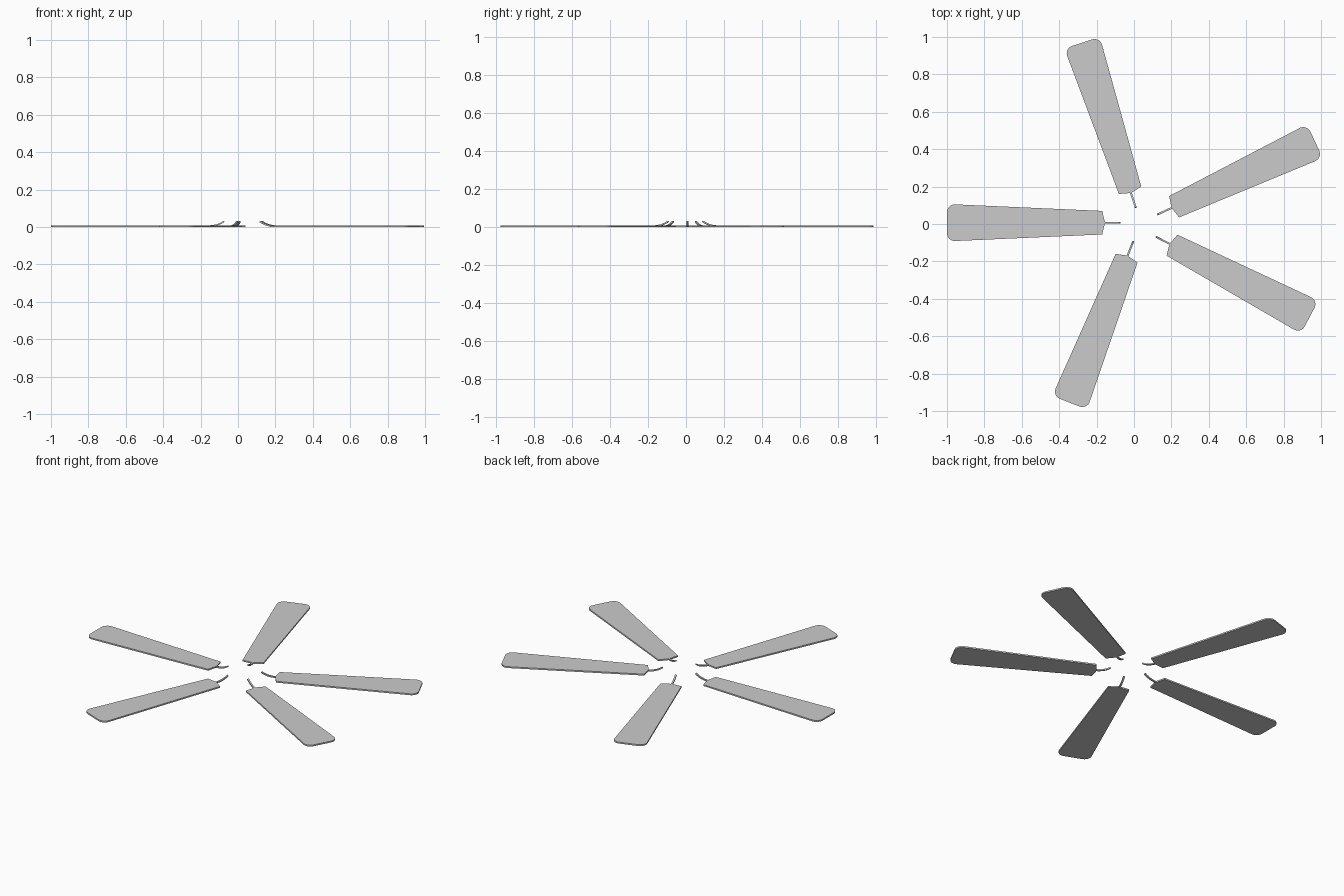
import bpy, bmesh, math
from mathutils import Matrix, Vector

if "Cube" in bpy.data.objects:
    bpy.data.objects.remove(bpy.data.objects["Cube"])

THICK = 0.009


def make_object(name, bm, matrix):
    bmesh.ops.recalc_face_normals(bm, faces=bm.faces)
    mesh = bpy.data.meshes.new(name)
    bm.to_mesh(mesh)
    bm.free()
    obj = bpy.data.objects.new(name, mesh)
    obj.matrix_world = matrix
    bpy.context.collection.objects.link(obj)


def blade_mesh():
    # Half outline from pointed root to rounded tip, then mirrored
    half = [(0.100, 0.063)]
    r = 0.042
    for i in range(6):
        a = math.radians(88 - i * 17)
        half.append((0.930 - r + r * math.cos(a), 0.098 - r + r * math.sin(a)))
    outline = [(0.085, 0)] + half + [(x, -y) for x, y in reversed(half)]
    bm = bmesh.new()
    face = bm.faces.new([bm.verts.new((x, y, 0)) for x, y in outline])
    ext = bmesh.ops.extrude_face_region(bm, geom=[face])
    verts = [v for v in ext["geom"] if isinstance(v, bmesh.types.BMVert)]
    bmesh.ops.translate(bm, verts=verts, vec=(0, 0, THICK))
    return bm


def arm_mesh():
    # Small square bar, flat at the blade and curling up toward the hub
    w, t, n = 0.005, 0.004, 8
    bm = bmesh.new()
    rings = []
    for i in range(n + 1):
        a = math.radians(50) * (1 - i / n)
        c = Vector((0.092 - 0.115 * math.sin(a), 0, 0.0045 + 0.072 * (1 - math.cos(a))))
        normal = Vector((math.sin(a) * 0.8, 0, math.cos(a))).normalized() * t
        side = Vector((0, w, 0))
        rings.append([bm.verts.new(c + normal * u + side * v)
                      for u, v in ((1, 1), (1, -1), (-1, -1), (-1, 1))])
    for a, b in zip(rings, rings[1:]):
        for k in range(4):
            m = (k + 1) % 4
            bm.faces.new((a[k], a[m], b[m], b[k]))
    bm.faces.new(rings[0])
    bm.faces.new(rings[-1])
    return bm


# Inner arm end (x, y) and direction in degrees for each of the five blades
placements = [(-0.07, 0.007, 180), (0.01, 0.085, 108), (0.124, 0.050, 25),
              (-0.003, -0.090, 248.5), (0.115, -0.067, -27.6)]
for i, (x, y, deg) in enumerate(placements, 1):
    place = Matrix.Translation((x, y, 0)) @ Matrix.Rotation(math.radians(deg), 4, 'Z')
    make_object(f"fan_blade_{i}", blade_mesh(), place)
    make_object(f"blade_arm_{i}", arm_mesh(), place)
